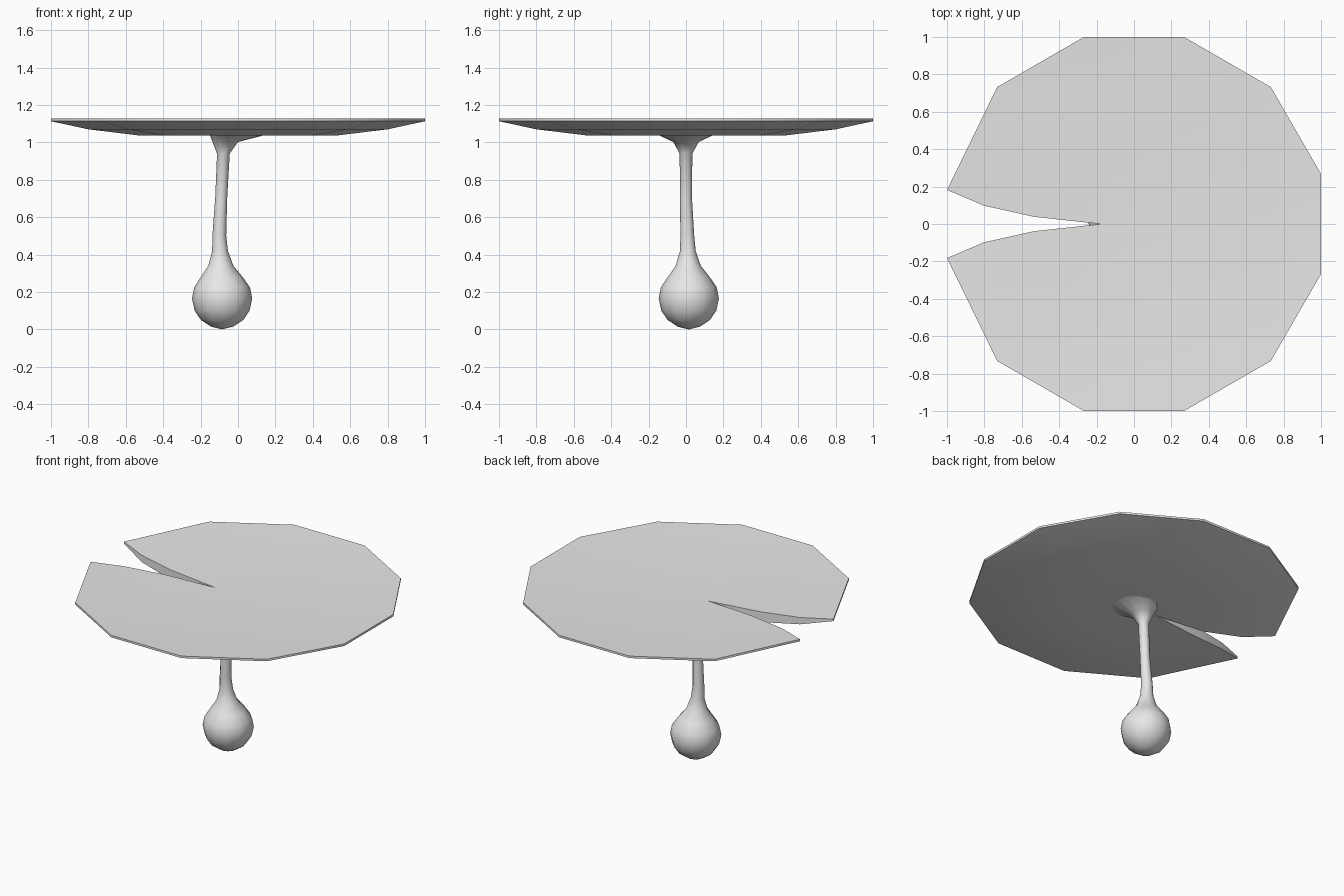
import bpy, bmesh
from math import sin, cos, radians, tau

cube = bpy.data.objects.get("Cube")
if cube:
    bpy.data.objects.remove(cube)

mat = bpy.data.materials.new("pale grey")
mat.use_nodes = True
grey = (0.8, 0.8, 0.8, 1)
mat.diffuse_color = grey
mat.node_tree.nodes["Principled BSDF"].inputs["Base Color"].default_value = grey


def make_object(name, bm, sharp_angle):
    bmesh.ops.recalc_face_normals(bm, faces=bm.faces)
    mesh = bpy.data.meshes.new(name)
    bm.to_mesh(mesh)
    bm.free()
    mesh.materials.append(mat)
    obj = bpy.data.objects.new(name, mesh)
    bpy.context.collection.objects.link(obj)
    bpy.ops.object.select_all(action="DESELECT")
    obj.select_set(True)
    bpy.context.view_layer.objects.active = obj
    bpy.ops.object.shade_smooth_by_angle(angle=radians(sharp_angle))


# Leaf pad: solid twelve-sided lens, nearly flat on top, with a notch at -x
# Each ring: radius, underside height, top height, notch half width
RINGS = [(0.26, 1.036, 1.102, 0.008), (0.55, 1.037, 1.109, 0.038),
         (0.83, 1.07, 1.117, 0.098), (1.035, 1.113, 1.127, 0.182)]
bm = bmesh.new()


def pad_skin(column, apex_height):
    """Build one side of the pad; return its apex-to-rim grid of vertices."""
    grid = [[bm.verts.new((-0.17, 0, apex_height))] * 12]
    for spec in RINGS:
        ring = []
        for i in range(12):
            a = radians(-165 + 30 * i)
            y = {0: -spec[3], 11: spec[3]}.get(i, spec[0] * sin(a))
            ring.append(bm.verts.new((spec[0] * cos(a), y, spec[column])))
        grid.append(ring)
    for inner, outer in zip(grid, grid[1:]):
        for i in range(11):
            corners = [inner[i], outer[i], outer[i + 1], inner[i + 1]]
            bm.faces.new(list(dict.fromkeys(corners)))
    return grid


under = pad_skin(1, 1.036)
top = pad_skin(2, 1.1)
# Rim band and the two notch walls
for i in range(11):
    bm.faces.new((under[-1][i], under[-1][i + 1], top[-1][i + 1], top[-1][i]))
for side in (0, 11):
    for k in range(len(RINGS)):
        bm.faces.new((under[k][side], under[k + 1][side],
                      top[k + 1][side], top[k][side]))
make_object("leaf_pad", bm, 40)

# Stem and bulb: one lofted skin; each section is x, y, z, radius
SECTIONS = [(-0.085, 0.015, 0.015, 0.06), (-0.085, 0.015, 0.05, 0.113),
            (-0.085, 0.015, 0.1, 0.147), (-0.085, 0.015, 0.165, 0.161),
            (-0.085, 0.015, 0.225, 0.149), (-0.087, 0.015, 0.28, 0.112),
            (-0.092, 0.012, 0.34, 0.067), (-0.096, 0.01, 0.42, 0.042),
            (-0.1, 0.007, 0.5, 0.037), (-0.09, 0.0, 0.7, 0.032),
            (-0.078, 0.0, 0.94, 0.034), (-0.068, 0.0, 1.002, 0.068),
            (-0.005, 0.0, 1.038, 0.145)]
SIDES = 12
bm = bmesh.new()
base = bm.verts.new((-0.085, 0.015, 0))
previous = [base] * SIDES
for x, y, z, r in SECTIONS:
    ring = [bm.verts.new((x + r * cos(tau * i / SIDES), y + r * sin(tau * i / SIDES), z))
            for i in range(SIDES)]
    for i in range(SIDES):
        j = (i + 1) % SIDES
        bm.faces.new(list(dict.fromkeys((previous[i], previous[j], ring[j], ring[i]))))
    previous = ring
bm.faces.new(previous)
make_object("stem_and_bulb", bm, 60)
